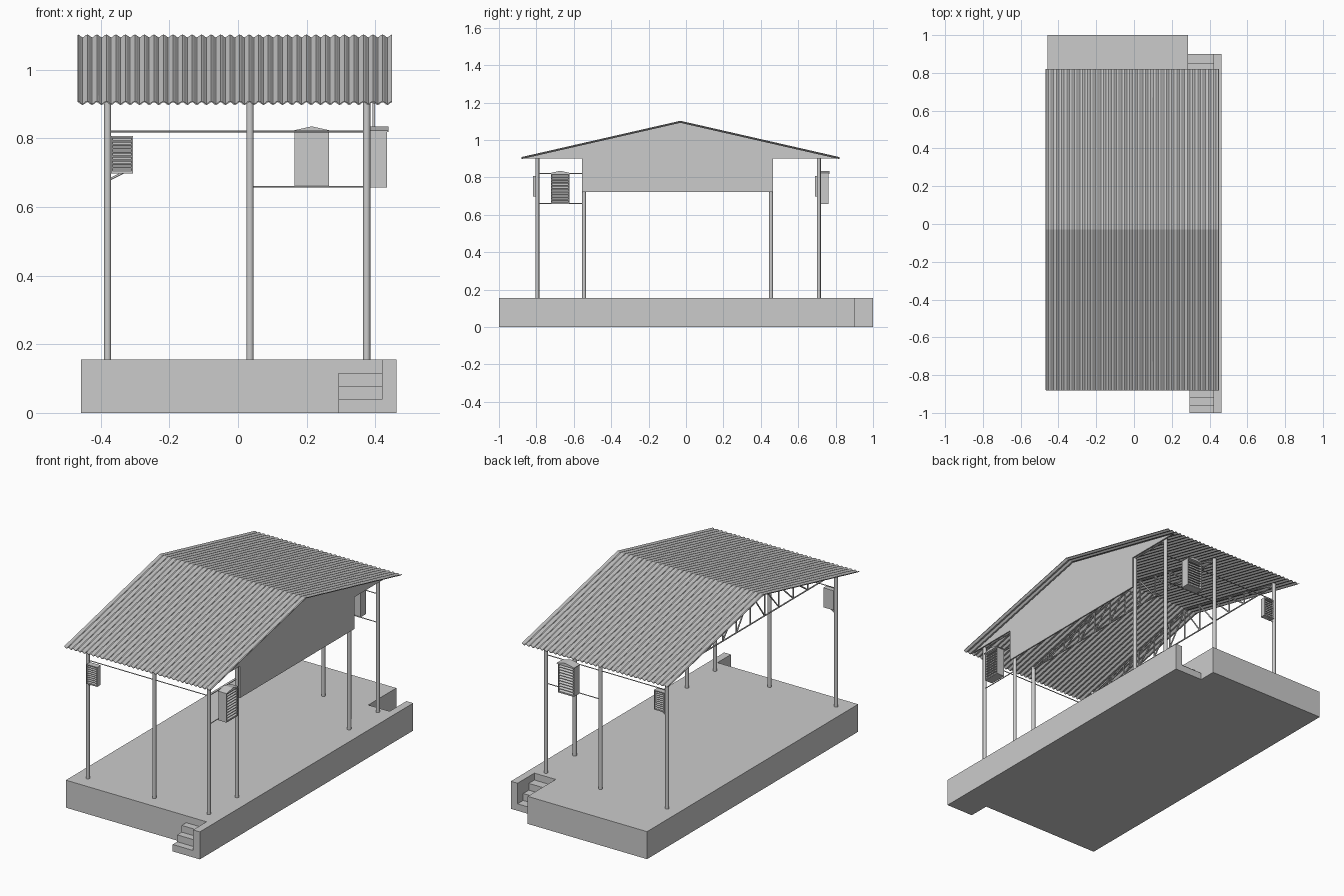
import bpy, bmesh, math
from mathutils import Vector, Matrix

if "Cube" in bpy.data.objects:
    bpy.data.objects.remove(bpy.data.objects["Cube"])

def mesh_obj(name, verts, faces):
    me = bpy.data.meshes.new(name)
    me.from_pydata(verts, [], faces)
    bm = bmesh.new()
    bm.from_mesh(me)
    bmesh.ops.recalc_face_normals(bm, faces=bm.faces)
    bm.to_mesh(me)
    bm.free()
    ob = bpy.data.objects.new(name, me)
    bpy.context.collection.objects.link(ob)
    return ob

def prism(name, pts, axis, a, b):
    """Extrude a 2D outline from a to b along axis (0=x, 1=y, 2=z)."""
    def place(p, t):
        v = list(p)
        v.insert(axis, t)
        return v
    n = len(pts)
    verts = [place(p, a) for p in pts] + [place(p, b) for p in pts]
    faces = [list(range(n)), list(range(n, 2 * n))]
    faces += [[i, (i + 1) % n, n + (i + 1) % n, n + i] for i in range(n)]
    return mesh_obj(name, verts, faces)

def box(name, x0, x1, y0, y1, z0, z1):
    return prism(name, [(x0, y0), (x1, y0), (x1, y1), (x0, y1)], 2, z0, z1)

def rods(name, segments, r, sides=8):
    """One object made of straight round bars."""
    bm = bmesh.new()
    for a, b in segments:
        a, b = Vector(a), Vector(b)
        d = b - a
        m = Matrix.Translation((a + b) / 2) @ d.to_track_quat('Z', 'Y').to_matrix().to_4x4()
        bmesh.ops.create_cone(bm, cap_ends=True, segments=sides, radius1=r, radius2=r,
                              depth=d.length, matrix=m)
    me = bpy.data.meshes.new(name)
    bm.to_mesh(me)
    bm.free()
    for p in me.polygons:
        p.use_smooth = len(p.vertices) == 4
    ob = bpy.data.objects.new(name, me)
    bpy.context.collection.objects.link(ob)
    return ob

DECK = 0.155
EAVE, RIDGE, YF, YM, YB = 0.903, 1.097, -0.88, -0.03, 0.82

def roof_z(y):
    t = (y - YF) / (YM - YF) if y < YM else (YB - y) / (YB - YM)
    return EAVE + (RIDGE - EAVE) * t

# platform slab with side strips running past both flights of steps
prism("platform", [(-0.457, -0.88), (0.42, -0.88), (0.42, -1), (0.462, -1), (0.462, 0.9),
                   (0.42, 0.9), (0.42, 0.75), (0.287, 0.75), (0.287, 1), (-0.457, 1)], 2, 0, DECK)

# three steps at each end
def steps(name, y_in, y_out, x0):
    d = (y_out - y_in) / 3
    pts = [(y_in, 0)]
    for i, z in enumerate((0.116, 0.078, 0.039)):
        pts += [(y_in + d * i, z), (y_in + d * (i + 1), z)]
    prism(name, pts + [(y_out, 0)], 0, x0, 0.42)

steps("front_steps", -0.88, -1.0, 0.293)
steps("back_steps", 0.75, 0.9, 0.287)

# posts
XS, Y_FRONT, Y_BACK = (-0.38, 0.035, 0.375), -0.795, 0.71
spots = [(x, y) for x in XS for y in (Y_FRONT, Y_BACK)] + [(0.375, -0.545), (0.375, 0.455)]
for x, y in spots:
    rods("post", [((x, y, DECK), (x, y, roof_z(y) - 0.006))], 0.0105, 16)

# corrugated roof sheet
waves, per = 33, 8
n = waves * per
verts, faces = [], []
for i in range(n + 1):
    x = -0.467 + 0.916 * i / n
    dz = 0.004 * math.cos(2 * math.pi * i / per)
    verts += [(x, YF, EAVE + dz), (x, YM, RIDGE + dz), (x, YB, EAVE + dz)]
for i in range(n):
    for j in (0, 1):
        k = 3 * i + j
        faces.append((k, k + 3, k + 4, k + 1))
roof = mesh_obj("corrugated_roof", verts, faces)
sol = roof.modifiers.new("thickness", 'SOLIDIFY')
sol.thickness = 0.003
sol.offset = 0

# gable panel on the right side
prism("gable_panel", [(-0.86, 0.902), (-0.555, 0.902), (-0.555, 0.722), (0.465, 0.722),
                      (0.465, 0.902), (0.80, 0.902), (YM, RIDGE - 0.005)], 0, 0.392, 0.4)

# roof trusses: flat bottom chord, sloping top chords, zigzag webs
for x in XS:
    zb = 0.909
    top = lambda y: (x, y, roof_z(y) - 0.01)
    segs = [((x, Y_FRONT, zb), (x, Y_BACK, zb)), (top(Y_FRONT), top(YM)), (top(YM), top(Y_BACK))]
    for end in (Y_FRONT, Y_BACK):
        ys = [end + (YM - end) * i / 6 for i in range(7)]
        for i in range(6):
            segs.append(((x, ys[i], zb), top(ys[i + 1])))
            segs.append(((x, ys[i + 1], zb), top(ys[i + 1])))
    rods("roof_truss", segs, 0.004, 6)

# horizontal tie bars carrying the boxes
rods("tie_bars", [((-0.38, Y_FRONT, 0.82), (0.375, Y_FRONT, 0.82)),
                  ((-0.38, Y_BACK, 0.82), (0.375, Y_BACK, 0.82)),
                  ((0.035, Y_BACK, 0.659), (0.375, Y_BACK, 0.659)),
                  ((0.375, Y_FRONT, 0.82), (0.375, -0.545, 0.82)),
                  ((0.375, Y_FRONT, 0.659), (0.375, -0.545, 0.659))], 0.0025)

def louvre_box(name, w, d, h, slats, pitched, loc, angle):
    """Box facing local -y with a rim, slanted slats and optional pitched cap."""
    t = 0.005
    parts = [box(name + "_back", -w / 2, w / 2, d * 0.4, d, 0, h),
             box(name + "_side", -w / 2, -w / 2 + t, 0, d * 0.4, 0, h),
             box(name + "_side", w / 2 - t, w / 2, 0, d * 0.4, 0, h),
             box(name + "_rim", -w / 2 + t, w / 2 - t, 0, d * 0.4, 0, t),
             box(name + "_rim", -w / 2 + t, w / 2 - t, 0, d * 0.4, h - t, h)]
    step = (h - 2 * t) / slats
    for i in range(slats):
        z = t + i * step
        parts.append(prism(name + "_slat", [(0.002, z), (0.002, z + 0.003), (d * 0.4, z + step * 0.8),
                                            (d * 0.4, z + step * 0.5)], 0, -w / 2 + t, w / 2 - t))
    if pitched:
        e = w / 2 + 0.004
        parts.append(prism(name + "_cap", [(-e, h - 0.001), (e, h - 0.001), (e, h + 0.003),
                                           (0, h + 0.015), (-e, h + 0.003)], 1, -0.004, d))
    for p in parts:
        p.matrix_world = Matrix.Translation(loc) @ Matrix.Rotation(angle, 4, 'Z')

# large capped boxes on the right and back
louvre_box("side_box", 0.1, 0.05, 0.163, 10, True, (0.434, -0.672, 0.657), math.pi / 2)
louvre_box("rear_box", 0.1, 0.05, 0.163, 10, True, (0.215, 0.763, 0.657), math.pi)

# small boxes on the left posts, each with a brace below
louvre_box("front_small_box", 0.065, 0.032, 0.11, 9, False, (-0.338, -0.818, 0.697), 0)
louvre_box("rear_small_box", 0.065, 0.032, 0.11, 9, False, (-0.338, 0.722, 0.697), math.pi)
rods("box_braces", [((-0.375, y, 0.68), (-0.335, y, 0.7)) for y in (Y_FRONT, Y_BACK)], 0.003)
